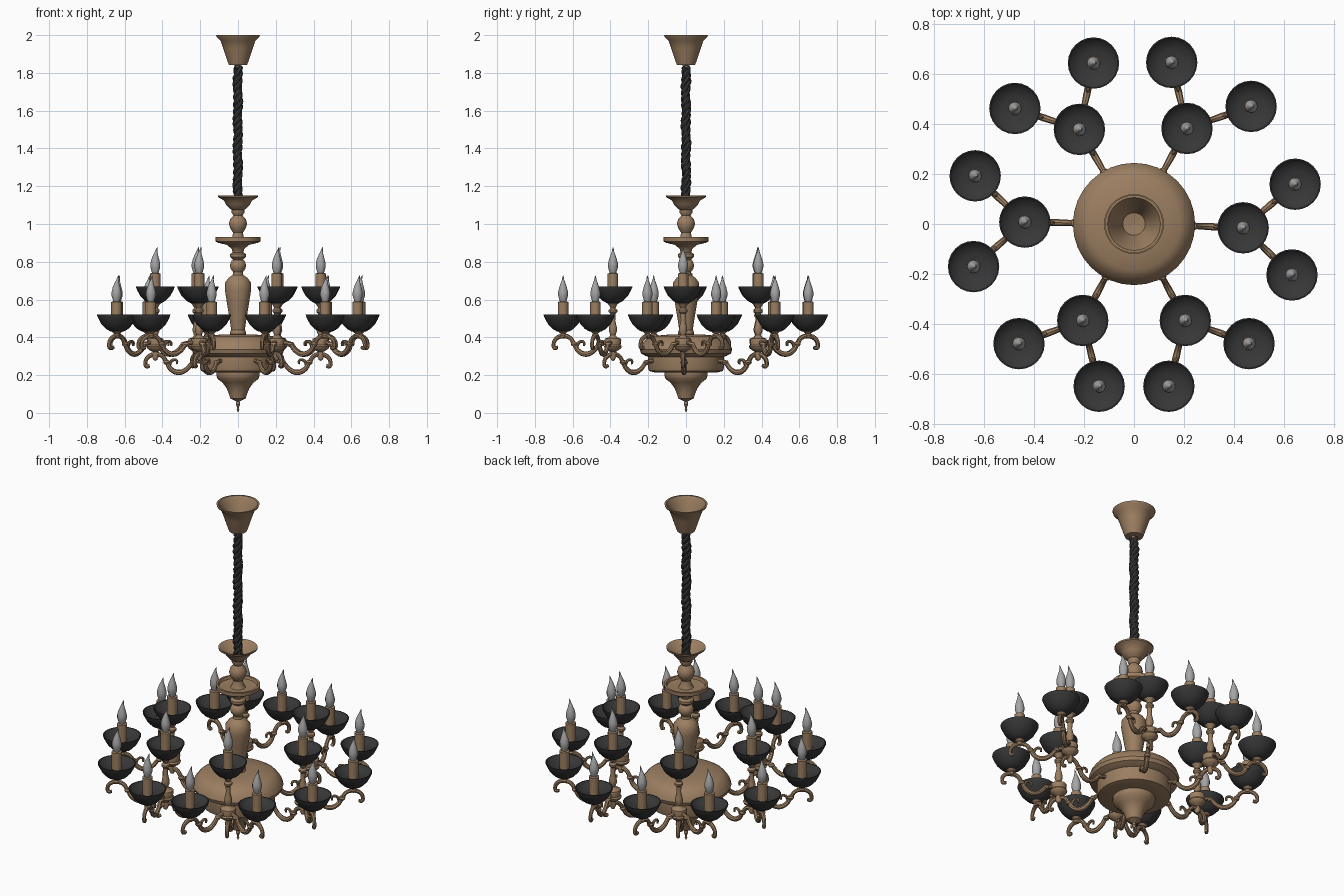
import bpy
import math
from mathutils import Matrix, Vector

cube = bpy.data.objects.get("Cube")
if cube:
    bpy.data.objects.remove(cube, do_unlink=True)


def material(name, rgb):
    mat = bpy.data.materials.new(name)
    mat.use_nodes = True
    color = (*rgb, 1)
    mat.diffuse_color = color
    bsdf = next(n for n in mat.node_tree.nodes if n.type == "BSDF_PRINCIPLED")
    bsdf.inputs["Base Color"].default_value = color
    return mat


BRONZE = material("bronze", (0.33, 0.21, 0.12))
BLACK = material("charcoal", (0.038, 0.038, 0.038))
GLASS = material("grey glass", (0.38, 0.38, 0.38))


def finish(mesh, mat):
    mesh.materials.clear()
    mesh.materials.append(mat)
    mesh.shade_smooth()
    mesh.set_sharp_from_angle(angle=math.radians(38))
    return mesh


def lathe(name, profile, mat, sides=24):
    """Mesh spun round z from (radius, height) points."""
    verts, faces = [], []
    for r, z in profile:
        for i in range(sides):
            a = math.tau * i / sides
            verts.append((r * math.cos(a), r * math.sin(a), z))
    for k in range(len(profile) - 1):
        for i in range(sides):
            j = (i + 1) % sides
            b, t = k * sides, (k + 1) * sides
            faces.append((b + i, b + j, t + j, t + i))
    mesh = bpy.data.meshes.new(name)
    mesh.from_pydata(verts, [], faces)
    return finish(mesh, mat)


def tube(name, points, radii, bevel, mat, kind="BEZIER"):
    """Round tube mesh swept along a path."""
    curve = bpy.data.curves.new(name, "CURVE")
    curve.dimensions = "3D"
    curve.bevel_depth = bevel
    curve.bevel_resolution = 2
    curve.resolution_u = 5
    curve.use_fill_caps = True
    spline = curve.splines.new(kind)
    pts = spline.bezier_points if kind == "BEZIER" else spline.points
    pts.add(len(points) - 1)
    for p, co, r in zip(pts, points, radii):
        p.radius = r
        if kind == "BEZIER":
            p.co = co
            p.handle_left_type = p.handle_right_type = "AUTO"
        else:
            p.co = (*co, 1)
    obj = bpy.data.objects.new(name, curve)
    bpy.context.collection.objects.link(obj)
    bpy.context.view_layer.update()
    deps = bpy.context.evaluated_depsgraph_get()
    mesh = bpy.data.meshes.new_from_object(obj.evaluated_get(deps))
    bpy.data.objects.remove(obj, do_unlink=True)
    return finish(mesh, mat)


def place(name, mesh, loc=(0, 0, 0), turn=0.0):
    obj = bpy.data.objects.new(name, mesh)
    obj.matrix_world = Matrix.Translation(loc) @ Matrix.Rotation(turn, 4, "Z")
    bpy.context.collection.objects.link(obj)
    return obj


# Ceiling cup, open at the top
place("ceiling_cup", lathe("ceiling_cup", [
    (0, 1.825), (0.012, 1.825), (0.014, 1.84), (0.048, 1.842), (0.055, 1.86),
    (0.078, 1.93), (0.092, 1.97), (0.113, 1.99), (0.116, 2.0), (0.106, 2.0),
    (0.085, 1.965), (0.045, 1.86), (0, 1.855)], BRONZE, 32))

# Twisted hanging cord of three strands with an uneven swell
for s in range(3):
    path, radii = [], []
    for i in range(100):
        t = i / 99
        a = math.tau * (s / 3 + 7 * t)
        r = 0.012 + 0.002 * math.sin(43 * t + s)
        path.append((r * math.cos(a), r * math.sin(a), 1.08 + 0.75 * t))
        radii.append(1 + 0.15 * math.sin(71 * t + 2 * s))
    place(f"cord_strand_{s + 1}", tube("cord", path, radii, 0.0145, BLACK, "POLY"))

# Turned centre column with its two dishes
place("column", lathe("column", [
    (0.04, 0.40), (0.042, 0.43), (0.036, 0.44), (0.045, 0.50), (0.06, 0.59),
    (0.069, 0.65), (0.068, 0.69), (0.05, 0.715), (0.028, 0.73), (0.026, 0.745),
    (0.04, 0.765), (0.043, 0.785), (0.034, 0.805), (0.026, 0.81), (0.042, 0.825),
    (0.042, 0.84), (0.028, 0.85), (0.034, 0.87), (0.06, 0.89), (0.105, 0.9),
    (0.119, 0.908), (0.12, 0.93), (0.108, 0.93), (0.103, 0.915), (0.04, 0.912),
    (0.03, 0.93), (0.026, 0.955), (0.04, 0.975), (0.048, 1.0), (0.042, 1.025),
    (0.024, 1.045), (0.034, 1.06), (0.034, 1.075), (0.048, 1.085), (0.065, 1.105),
    (0.075, 1.125), (0.105, 1.142), (0.106, 1.15), (0.095, 1.148),
    (0.06, 1.115), (0, 1.095)], BRONZE, 28))

# Wide hub, lower bowl and finial
place("hub", lathe("hub", [
    (0, 0.002), (0.007, 0.015), (0.004, 0.03), (0.012, 0.045), (0.009, 0.06),
    (0.022, 0.068), (0.04, 0.075), (0.048, 0.10), (0.06, 0.13), (0.082, 0.16),
    (0.108, 0.18), (0.115, 0.2), (0.115, 0.213), (0.17, 0.215), (0.195, 0.222),
    (0.2, 0.235), (0.2, 0.297), (0.215, 0.302), (0.238, 0.315), (0.245, 0.335),
    (0.236, 0.36), (0.212, 0.39), (0.185, 0.406), (0.1, 0.414), (0, 0.418)],
    BRONZE, 32))

# Shared parts, measured from the top rim of a dish (z = 0)
dish = lathe("dish", [
    (0, -0.092), (0.03, -0.09), (0.055, -0.076), (0.08, -0.05), (0.095, -0.022),
    (0.102, -0.006), (0.103, 0), (0.098, 0), (0.085, -0.018), (0.05, -0.032),
    (0, -0.035)], BLACK)
candle = lathe("candle", [(0, -0.035), (0.028, -0.035), (0.028, 0.067),
                          (0.02, 0.07), (0, 0.07)], BRONZE, 16)
bulb = lathe("bulb", [
    (0.016, 0.066), (0.02, 0.08), (0.026, 0.1), (0.026, 0.12), (0.02, 0.145),
    (0.012, 0.168), (0.006, 0.185), (0.004, 0.198), (0, 0.21)], GLASS, 12)
for v in bulb.vertices:
    v.co.x += 0.012 * (max(v.co.z - 0.14, 0) / 0.07) ** 2

# Scrolled arm: its crest sits at the origin, its root towards -x
arm_path = [(-0.255, -0.03), (-0.20, -0.042), (-0.165, -0.078), (-0.125, -0.094),
            (-0.085, -0.078), (-0.06, -0.04), (-0.035, -0.006), (0, 0.002),
            (0.035, -0.01), (0.052, -0.04), (0.046, -0.062), (0.03, -0.058)]
arm_size = [1, 1, 1.1, 1.25, 1.15, 1, 1, 1.1, 1, 0.9, 0.9, 0.8]
arm = tube("arm", [(x, 0, z) for x, z in arm_path], arm_size, 0.0115, BRONZE)
scroll = tube("scroll", [(-0.075, 0, -0.055), (-0.09, 0, -0.03), (-0.112, 0, -0.03),
                         (-0.115, 0, -0.05)], [1, 1, 0.9, 0.7], 0.008, BRONZE)
bead = lathe("bead", [(0, -0.014), (0.013, -0.01), (0.018, 0), (0.013, 0.01),
                      (0, 0.014)], BRONZE, 12)

# Post carrying the upper dish, and the short cap below a lower dish
post = lathe("post", [
    (0, 0.275), (0.01, 0.28), (0.018, 0.3), (0.013, 0.322), (0.03, 0.332),
    (0.043, 0.342), (0.047, 0.352), (0.041, 0.36), (0.044, 0.385), (0.042, 0.393),
    (0.022, 0.4), (0.014, 0.412), (0.022, 0.435), (0.02, 0.455), (0.012, 0.49),
    (0.014, 0.525), (0.023, 0.535), (0.023, 0.545), (0.013, 0.555),
    (0.022, 0.572), (0.034, 0.585), (0, 0.588)], BRONZE, 16)
cap = lathe("cap", [(0, 0.395), (0.014, 0.4), (0.018, 0.412), (0.013, 0.42),
                    (0.032, 0.436), (0, 0.44)], BRONZE, 16)


def light(label, spot, z):
    for part, mesh in (("dish", dish), ("candle", candle), ("bulb", bulb)):
        place(f"{label}_{part}", mesh, (spot.x, spot.y, z))


def scrolled_arm(label, spot, z, turn):
    place(f"{label}_arm", arm, (spot.x, spot.y, z), turn)
    place(f"{label}_scroll", scroll, (spot.x, spot.y, z), turn)
    for k in (1, 5):
        x, h = arm_path[k]
        side = Vector((math.cos(turn), math.sin(turn))) * x
        place(f"{label}_bead", bead, (spot.x + side.x, spot.y + side.y, z + h), turn)


# Six main arms, each forking into two lower lights
for n, degrees in enumerate((-2, 61, 120, 179, 242, 298), 1):
    turn = math.radians(degrees)
    node = Vector((math.cos(turn), math.sin(turn))) * 0.438
    scrolled_arm(f"main_{n}", node, 0.308, turn)
    place(f"post_{n}", post, (node.x, node.y, 0))
    light(f"upper_{n}", node, 0.67)
    for side, fork in (("right", -42), ("left", 42)):
        a = turn + math.radians(fork)
        tip = node + Vector((math.cos(a), math.sin(a))) * 0.272
        scrolled_arm(f"branch_{n}_{side}", tip, 0.405, a)
        place(f"cap_{n}_{side}", cap, (tip.x, tip.y, 0))
        light(f"lower_{n}_{side}", tip, 0.52)
